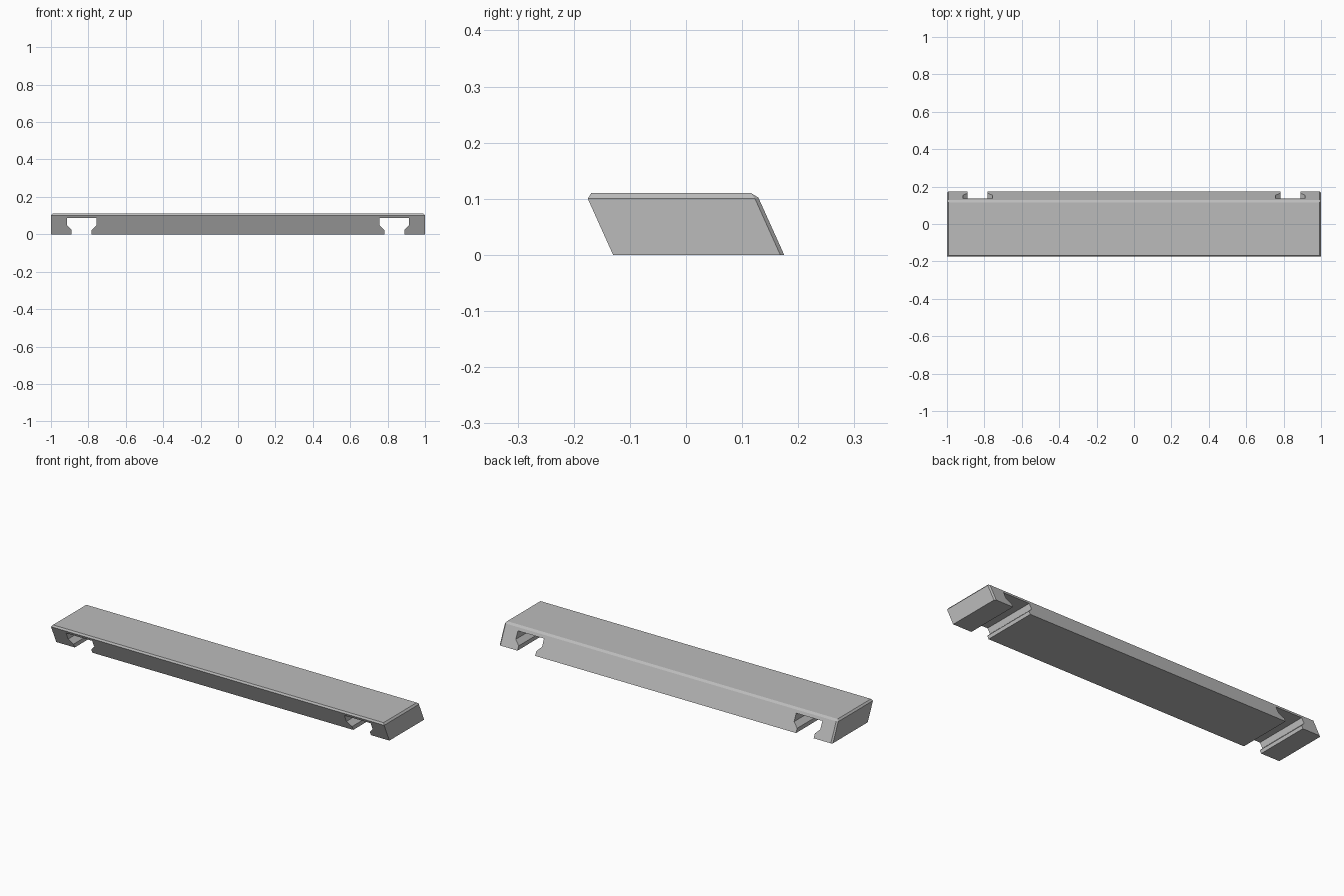
import bpy
import bmesh

cube = bpy.data.objects.get("Cube")
if cube:
    bpy.data.objects.remove(cube, do_unlink=True)

# Single grey material
grey = bpy.data.materials.new("plain_grey")
grey.use_nodes = True
colour = (0.5, 0.5, 0.5, 1)
grey.diffuse_color = colour
grey.node_tree.nodes["Principled BSDF"].inputs["Base Color"].default_value = colour


def hull_object(name, points):
    """Flat-faced solid wrapped around the given points."""
    bm = bmesh.new()
    for p in points:
        bm.verts.new(p)
    bmesh.ops.convex_hull(bm, input=bm.verts[:])
    bmesh.ops.dissolve_limit(bm, angle_limit=0.01, verts=bm.verts[:], edges=bm.edges[:])
    bmesh.ops.recalc_face_normals(bm, faces=bm.faces[:])
    return finish(name, bm)


def prism_object(name, profile, y0, y1):
    """Extrude an x-z profile along y."""
    bm = bmesh.new()
    face = bm.faces.new([bm.verts.new((x, y0, z)) for x, z in profile])
    extruded = bmesh.ops.extrude_face_region(bm, geom=[face])["geom"]
    moved = [v for v in extruded if isinstance(v, bmesh.types.BMVert)]
    bmesh.ops.translate(bm, vec=(0, y1 - y0, 0), verts=moved)
    bmesh.ops.recalc_face_normals(bm, faces=bm.faces[:])
    return finish(name, bm)


def finish(name, bm):
    mesh = bpy.data.meshes.new(name)
    bm.to_mesh(mesh)
    bm.free()
    mesh.materials.append(grey)
    obj = bpy.data.objects.new(name, mesh)
    bpy.context.collection.objects.link(obj)
    return obj


# Leaning bar: end outline, and a fuller outline just inside for the chamfers
end = [(-0.13, 0), (-0.175, 0.1), (0.123, 0.1), (0.168, 0)]
inner = [(-0.13, 0), (-0.175, 0.1), (-0.169, 0.11),
         (0.116, 0.11), (0.129, 0.102), (0.175, 0)]
points = [(s * x, y, z) for s in (-1, 1)
          for x, outline in ((1, end), (0.992, inner)) for y, z in outline]
bar = hull_object("slanted_bar", points)

# Undercut slots running from front to back near each end
slot = [(0.783, -0.05), (0.783, 0.022), (0.757, 0.047), (0.757, 0.086),
        (0.914, 0.086), (0.914, 0.047), (0.889, 0.022), (0.889, -0.05)]
bpy.context.view_layer.objects.active = bar
for side, s in (("left", 1), ("right", -1)):
    cutter = prism_object(side + "_slot_cutter", [(s * x, z) for x, z in slot], -0.3, 0.3)
    cutter.hide_render = True
    cut = bar.modifiers.new(side + "_slot", 'BOOLEAN')
    cut.operation = 'DIFFERENCE'
    cut.solver = 'EXACT'
    cut.object = cutter
    bpy.ops.object.modifier_apply(modifier=cut.name)
    bpy.data.objects.remove(cutter, do_unlink=True)
